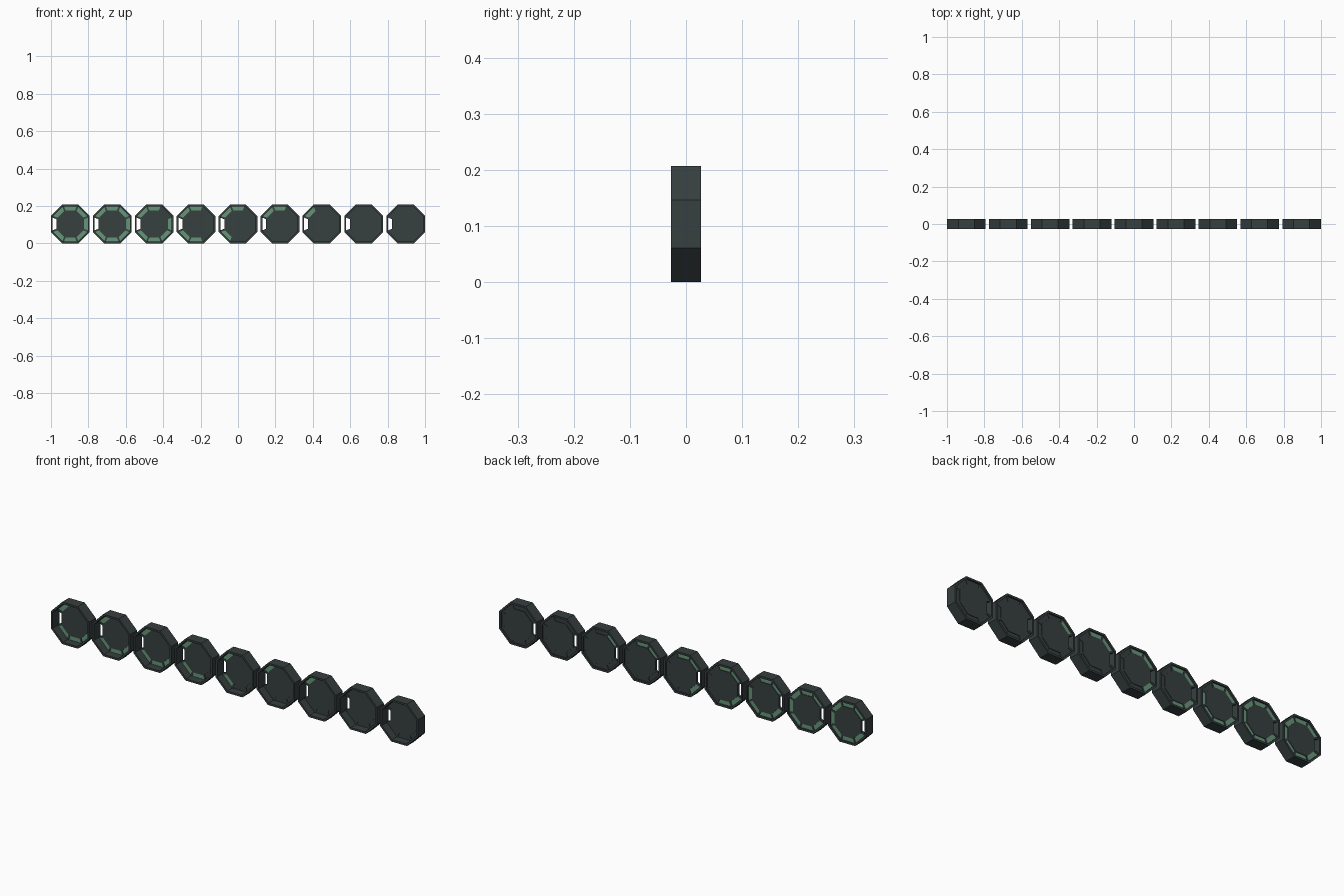
import bpy, bmesh, math

if "Cube" in bpy.data.objects:
    bpy.data.objects.remove(bpy.data.objects["Cube"])

T = math.tan(math.pi / 8)
CZ = 0.1035            # centre height
A_OUT, A_IN, A_DISC = 0.1035, 0.094, 0.073   # apothems of rim and disc
Y_FRONT, Y_BACK = -0.0267, 0.0267
SPOKE = 0.0045         # half width of the spokes


def material(name, rgb):
    m = bpy.data.materials.new(name)
    m.diffuse_color = (*rgb, 1)
    m.use_nodes = True
    m.node_tree.nodes["Principled BSDF"].inputs["Base Color"].default_value = m.diffuse_color
    return m


dark = material("dark slate", (0.038, 0.050, 0.050))
green = material("soft green", (0.135, 0.30, 0.19))


def octagon(a):
    r = a / math.cos(math.pi / 8)
    return [(r * math.cos(math.pi / 8 + i * math.pi / 4),
             r * math.sin(math.pi / 8 + i * math.pi / 4)) for i in range(8)]


def turn(pts, deg):
    c, s = math.cos(math.radians(deg)), math.sin(math.radians(deg))
    return [(c * x - s * z, s * x + c * z) for x, z in pts]


def prism(bm, pts, y0, y1):
    f = [bm.verts.new((x, y0, z)) for x, z in pts]
    b = [bm.verts.new((x, y1, z)) for x, z in pts]
    bm.faces.new(f)
    bm.faces.new(b[::-1])
    n = len(pts)
    for i in range(n):
        j = (i + 1) % n
        bm.faces.new((f[i], b[i], b[j], f[j]))


def ring(bm, a0, a1, y0, y1):
    loops = [[bm.verts.new((x, y, z)) for x, z in octagon(a)]
             for a, y in ((a0, y0), (a1, y0), (a1, y1), (a0, y1))]
    for k in range(4):
        p, q = loops[k], loops[(k + 1) % 4]
        for i in range(8):
            j = (i + 1) % 8
            bm.faces.new((p[i], p[j], q[j], q[i]))


def finish(bm, name, x, mat):
    bmesh.ops.recalc_face_normals(bm, faces=bm.faces[:])
    me = bpy.data.meshes.new(name)
    bm.to_mesh(me)
    bm.free()
    me.materials.append(mat)
    ob = bpy.data.objects.new(name, me)
    ob.location = (x, 0, CZ)
    bpy.context.collection.objects.link(ob)


# order in which the segments light up; the left one (180) is an open slot
ORDER = [135, 90, -135, -90, -45, 0, 45]
LIT = [7, 7, 6, 4, 3, 2, 1, 0, 0]

for n in range(9):
    x = -0.8965 + n * 0.2241

    # deep outer rim
    bm = bmesh.new()
    ring(bm, A_IN, A_OUT, Y_FRONT, Y_BACK)
    finish(bm, f"rim_{n + 1}", x, dark)

    # recessed centre disc with corner spokes, close to the back
    bm = bmesh.new()
    prism(bm, octagon(A_DISC), 0.010, 0.022)
    r0, r1 = (a / math.cos(math.pi / 8) for a in (A_DISC - 0.003, A_IN + 0.003))
    for k in range(8):
        bar = [(r0, -SPOKE), (r1, -SPOKE), (r1, SPOKE), (r0, SPOKE)]
        prism(bm, turn(bar, 22.5 + 45 * k), 0.011, 0.021)
    finish(bm, f"disc_{n + 1}", x, dark)

    # segment plates, lit ones green
    for group, mat, name in ((ORDER[:LIT[n]], green, "lit_segments"),
                             (ORDER[LIT[n]:], dark, "unlit_segments")):
        if not group:
            continue
        bm = bmesh.new()
        for deg in group:
            w0, w1 = A_DISC * T - 0.004, A_IN * T - 0.004
            plate = [(A_DISC, -w0), (A_IN, -w1), (A_IN, w1), (A_DISC, w0)]
            prism(bm, turn(plate, deg), 0.013, 0.019)
        finish(bm, f"{name}_{n + 1}", x, mat)
